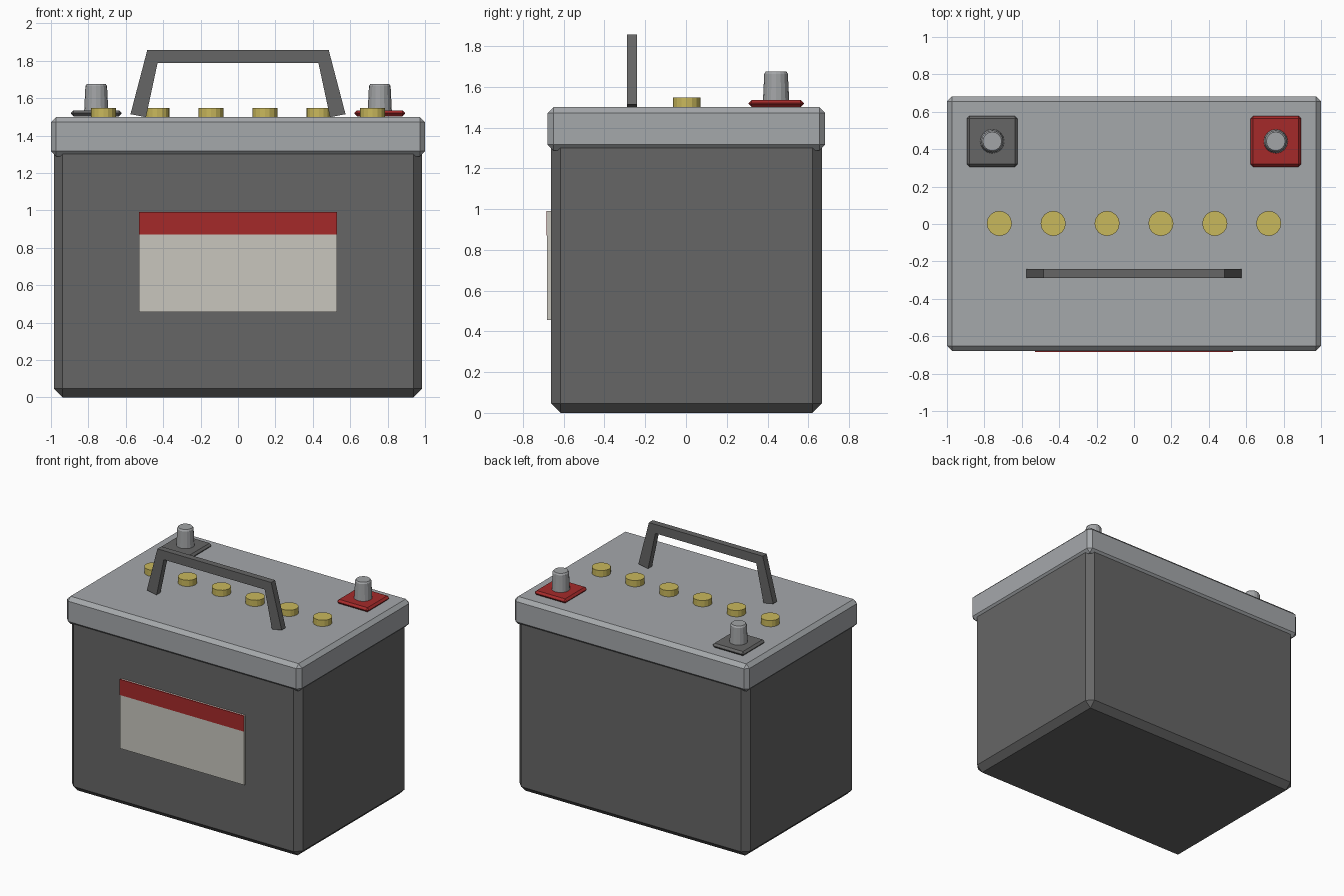
import bpy, bmesh
from math import cos, sin, tau

cube = bpy.data.objects.get("Cube")
if cube:
    bpy.data.objects.remove(cube, do_unlink=True)


def material(name, rgb):
    m = bpy.data.materials.new(name)
    m.use_nodes = True
    m.diffuse_color = (*rgb, 1)
    m.node_tree.nodes["Principled BSDF"].inputs["Base Color"].default_value = (*rgb, 1)
    return m


DARK = material("dark grey plastic", (0.133, 0.133, 0.133))
LIGHT = material("light grey plastic", (0.376, 0.392, 0.407))
LEAD = material("lead", (0.365, 0.375, 0.385))
RED = material("red", (0.376, 0.023, 0.023))
CREAM = material("cream", (0.578, 0.565, 0.515))
GOLD = material("yellow", (0.584, 0.479, 0.107))


def finish(bm, name, mat):
    bmesh.ops.recalc_face_normals(bm, faces=bm.faces[:])
    mesh = bpy.data.meshes.new(name)
    bm.to_mesh(mesh)
    bm.free()
    mesh.materials.append(mat)
    obj = bpy.data.objects.new(name, mesh)
    bpy.context.collection.objects.link(obj)
    return obj


def box(name, mat, low, high, chamfer=0):
    """Box between two corners, with optional chamfered edges."""
    bm = bmesh.new()
    bmesh.ops.create_cube(bm, size=1)
    for v in bm.verts:
        v.co = [a + (c + 0.5) * (b - a) for a, b, c in zip(low, high, v.co)]
    if chamfer:
        bmesh.ops.bevel(bm, geom=bm.edges[:], offset=chamfer, segments=1,
                        affect='EDGES', profile=0.5)
    return finish(bm, name, mat)


def lathe(name, mat, x, y, profile, sides=16):
    """Closed turned solid from (radius, height) pairs."""
    bm = bmesh.new()
    rings = [[bm.verts.new((x + r * cos(tau * i / sides), y + r * sin(tau * i / sides), z))
              for i in range(sides)] for r, z in profile]
    for a, b in zip(rings, rings[1:]):
        for i in range(sides):
            j = (i + 1) % sides
            bm.faces.new((a[i], a[j], b[j], b[i]))
    bm.faces.new(rings[0])
    bm.faces.new(rings[-1])
    return finish(bm, name, mat)


# Case and lid
MID = 0.002
box("case", DARK, (-0.985, MID - 0.665, 0), (0.985, MID + 0.665, 1.36), 0.047)
box("lid", LIGHT, (-1, MID - 0.681, 1.288), (1, MID + 0.681, 1.5), 0.028)

# Front label with its header band
box("label", CREAM, (-0.53, -0.681, 0.457), (0.53, -0.66, 0.99))
box("label_band", RED, (-0.53, -0.684, 0.87), (0.53, -0.676, 0.991))

# Row of filler caps
for i in range(6):
    lathe(f"filler_cap_{i + 1}", GOLD, (i - 2.5) * 0.288, 0.003, [(0.067, 1.49), (0.067, 1.548)])

# Terminals: chamfered pad and tapered post on each side
PAD = 0.136
for side, x, mat in (("right", -0.758, DARK), ("left", 0.758, RED)):
    y = 0.442
    box(f"{side}_terminal_pad", mat, (x - PAD, y - PAD, 1.502), (x + PAD, y + PAD, 1.535), 0.015)
    lathe(f"{side}_terminal_post", LEAD, x, y,
          [(0.065, 1.52), (0.058, 1.664), (0.05, 1.676)])

# Carrying handle: one half profile, mirrored and extruded
half = [(0.575, 1.514), (0.485, 1.857), (0.43, 1.788), (0.492, 1.498)]
bm = bmesh.new()
layers = []
for y in (-0.289, -0.241):
    layers.append([[bm.verts.new((s * x, y, z)) for x, z in half] for s in (-1, 1)])
for (l, r) in layers:
    bm.faces.new(l)
    bm.faces.new(r)
    bm.faces.new((l[1], r[1], r[2], l[2]))
front, back = layers
for s in (0, 1):
    f, b = front[s], back[s]
    for i, j in ((0, 1), (2, 3), (3, 0)):
        bm.faces.new((f[i], f[j], b[j], b[i]))
for k in (1, 2):
    bm.faces.new((front[0][k], front[1][k], back[1][k], back[0][k]))
finish(bm, "handle", DARK)
